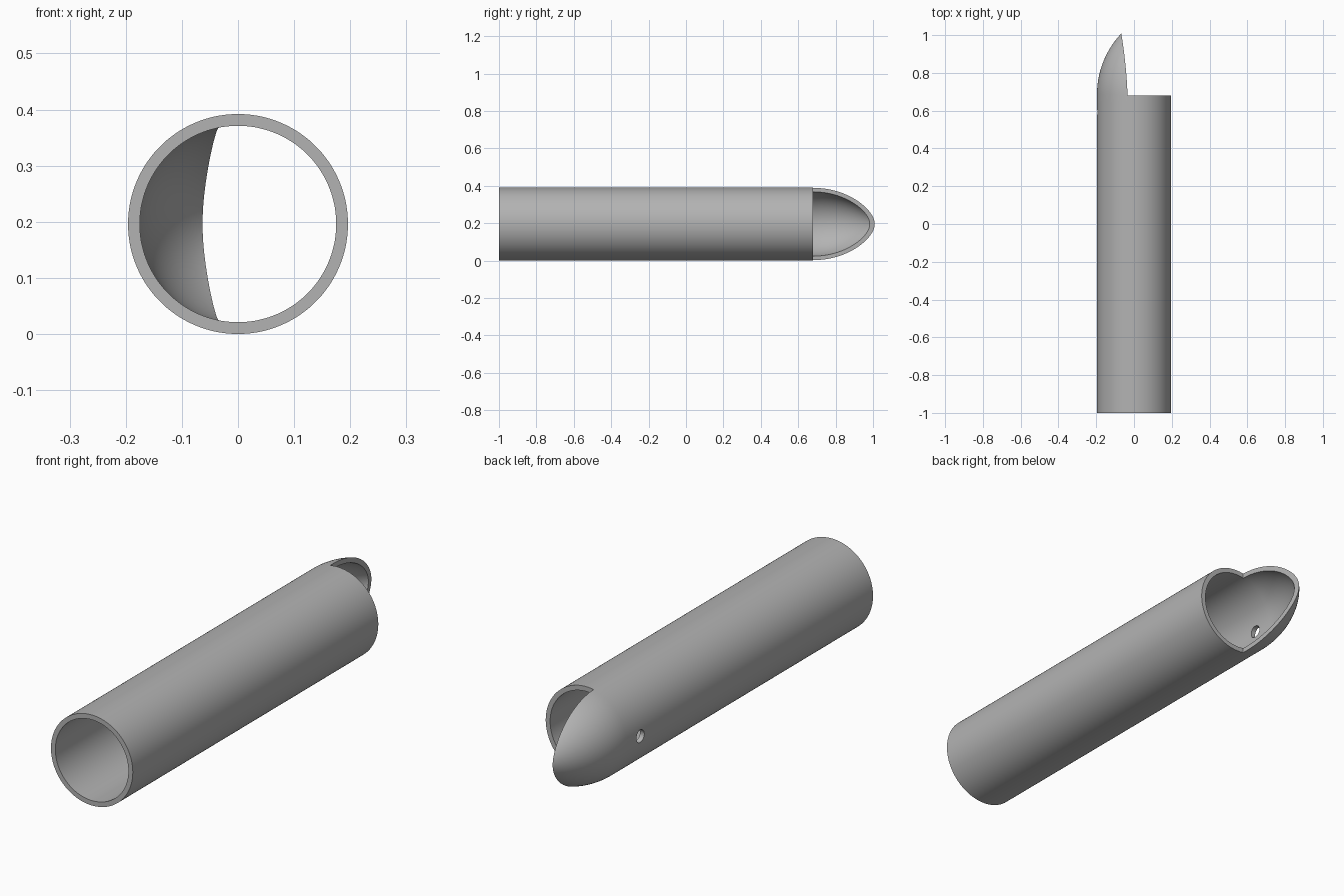
import bpy
import bmesh
from math import sin, cos, pi, sqrt

cube = bpy.data.objects.get("Cube")
if cube:
    bpy.data.objects.remove(cube, do_unlink=True)

OUTER, INNER = 0.196, 0.175
AXIS_Z = OUTER
NOSE_START, CUT_Y = 0.685, 0.68
NOSE_CURVE = 0.472
SEGMENTS = 128

grey = bpy.data.materials.new("plain grey")
grey.use_nodes = True
colour = (0.45, 0.45, 0.45, 1)
grey.diffuse_color = colour
grey.node_tree.nodes["Principled BSDF"].inputs["Base Color"].default_value = colour


def make_object(name, bm):
    bmesh.ops.recalc_face_normals(bm, faces=bm.faces[:])
    mesh = bpy.data.meshes.new(name)
    bm.to_mesh(mesh)
    bm.free()
    mesh.materials.append(grey)
    obj = bpy.data.objects.new(name, mesh)
    bpy.context.collection.objects.link(obj)
    return obj


def wall(radius, curve):
    """Straight tube wall that narrows along a tangent arc."""
    points = [(radius, y) for y in (-1, 0, 0.5, 0.64)]
    steps = 28
    for i in range(steps + 1):
        d = 0.35 * i / steps
        points.append((radius - curve + sqrt(curve ** 2 - d ** 2), NOSE_START + d))
    return points


# Hollow tube with an ogive nose, revolved about the y axis
profile = wall(OUTER, NOSE_CURVE) + wall(INNER, NOSE_CURVE - OUTER + INNER)[::-1]
bm = bmesh.new()
rings = []
for i in range(SEGMENTS):
    a = 2 * pi * (i + 0.5) / SEGMENTS
    rings.append([bm.verts.new((r * cos(a), y, AXIS_Z + r * sin(a))) for r, y in profile])
for i, ring in enumerate(rings):
    after = rings[(i + 1) % SEGMENTS]
    for j in range(len(profile)):
        k = (j + 1) % len(profile)
        bm.faces.new((ring[j], ring[k], after[k], after[j]))
tube = make_object("scoop_tube", bm)

# Cutter that opens the nose, with a gently bowed edge
bm = bmesh.new()
outline = [(0.5, 1.2), (0.5, CUT_Y)]
for i in range(25):
    t = 1.2 * i / 24
    outline.append((-0.034 - 0.012 * t - 0.02 * t * t, CUT_Y + 0.32 * t))
base = bm.faces.new([bm.verts.new((x, y, -0.2)) for x, y in outline])
moved = bmesh.ops.extrude_face_region(bm, geom=[base])["geom"]
bmesh.ops.translate(bm, vec=(0, 0, 0.8),
                    verts=[v for v in moved if isinstance(v, bmesh.types.BMVert)])
nose_cutter = make_object("nose_cutter", bm)

# Cutter for the small side hole
bpy.ops.mesh.primitive_cylinder_add(vertices=32, radius=0.027, depth=0.2,
                                    location=(-0.2, 0.592, AXIS_Z), rotation=(0, pi / 2, 0))
hole_cutter = bpy.context.object
hole_cutter.name = "hole_cutter"
hole_cutter.data.materials.append(grey)

bpy.ops.object.select_all(action='DESELECT')
bpy.context.view_layer.objects.active = tube
tube.select_set(True)
for cutter in (nose_cutter, hole_cutter):
    cutter.hide_render = True
    mod = tube.modifiers.new(cutter.name, 'BOOLEAN')
    mod.operation = 'DIFFERENCE'
    mod.solver = 'EXACT'
    mod.object = cutter
    bpy.ops.object.modifier_apply(modifier=mod.name)
    bpy.data.objects.remove(cutter, do_unlink=True)

bpy.ops.object.shade_smooth_by_angle(angle=pi / 6)
